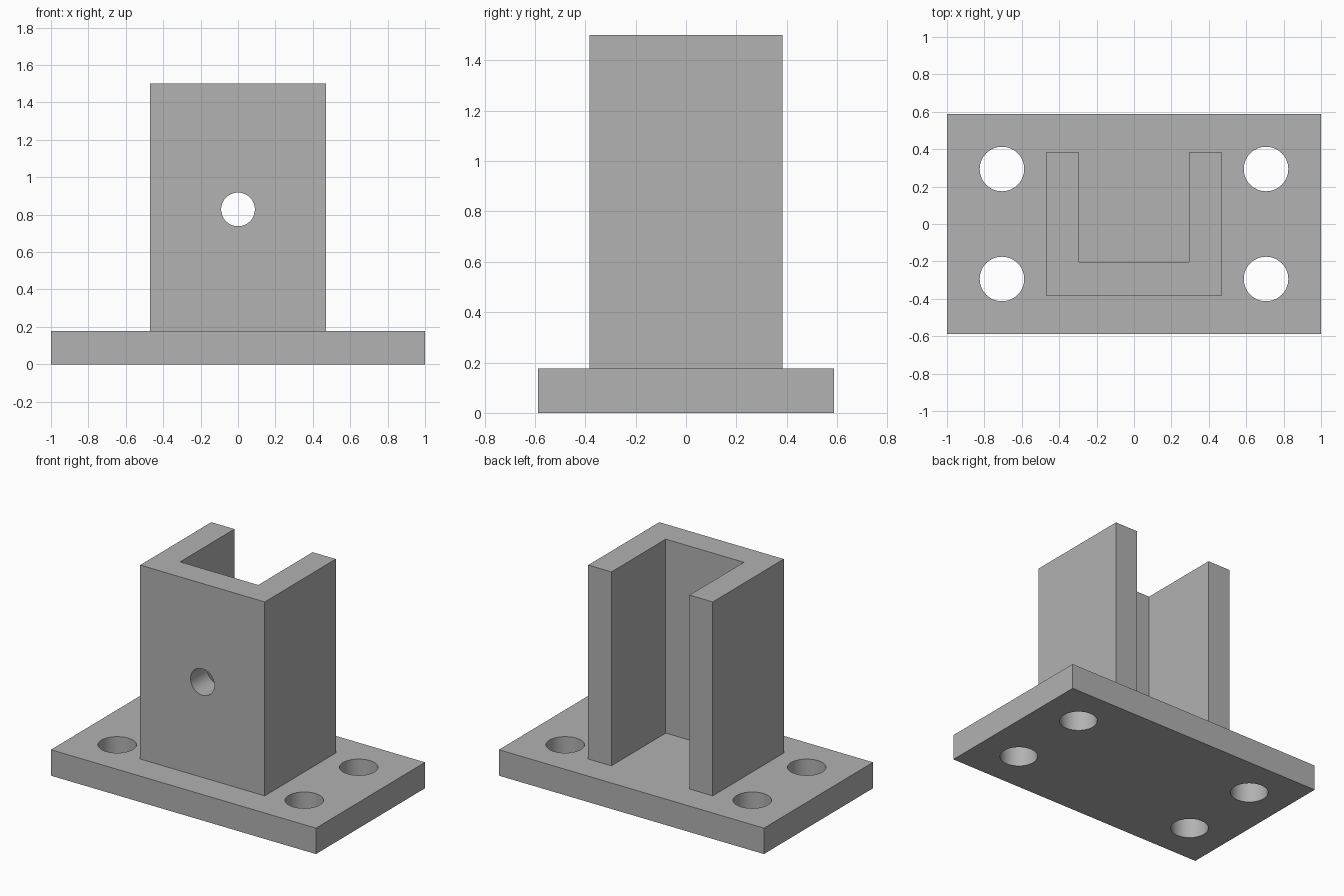
import bpy
import bmesh
import math
from mathutils import Matrix, Vector

cube = bpy.data.objects.get("Cube")
if cube:
    bpy.data.objects.remove(cube, do_unlink=True)

GREY = (0.445, 0.445, 0.445, 1.0)
metal = bpy.data.materials.new("plain grey")
metal.use_nodes = True
metal.diffuse_color = GREY
metal.node_tree.nodes["Principled BSDF"].inputs["Base Color"].default_value = GREY


def add_object(name, bm):
    bmesh.ops.recalc_face_normals(bm, faces=bm.faces)
    mesh = bpy.data.meshes.new(name)
    bm.to_mesh(mesh)
    bm.free()
    mesh.materials.append(metal)
    obj = bpy.data.objects.new(name, mesh)
    bpy.context.collection.objects.link(obj)
    return obj


def extrude_profile(name, outline, bottom, top):
    bm = bmesh.new()
    face = bm.faces.new([bm.verts.new((x, y, bottom)) for x, y in outline])
    geom = bmesh.ops.extrude_face_region(bm, geom=[face])["geom"]
    moved = [v for v in geom if isinstance(v, bmesh.types.BMVert)]
    bmesh.ops.translate(bm, verts=moved, vec=(0, 0, top - bottom))
    return add_object(name, bm)


def drill(target, centres, radius, depth, turn=Matrix()):
    bm = bmesh.new()
    for centre in centres:
        bmesh.ops.create_cone(bm, cap_ends=True, segments=64, radius1=radius,
                              radius2=radius, depth=depth,
                              matrix=Matrix.Translation(Vector(centre)) @ turn)
    cutter = add_object(target.name + "_cutter", bm)
    cutter.hide_render = True
    mod = target.modifiers.new("holes", 'BOOLEAN')
    mod.operation = 'DIFFERENCE'
    mod.solver = 'EXACT'
    mod.object = cutter
    bpy.ops.object.select_all(action='DESELECT')
    target.select_set(True)
    bpy.context.view_layer.objects.active = target
    bpy.ops.object.modifier_apply(modifier=mod.name)
    bpy.data.objects.remove(cutter, do_unlink=True)
    bpy.ops.object.shade_smooth_by_angle(angle=math.radians(30))


# Base plate with four bolt holes
BASE_TOP = 0.177
W, D = 1.0, 0.588
base = extrude_profile("base_plate", [(-W, -D), (W, -D), (W, D), (-W, D)], 0, BASE_TOP)
bolts = [(sx * 0.706, sy * 0.294, BASE_TOP / 2) for sx in (-1, 1) for sy in (-1, 1)]
drill(base, bolts, 0.119, 0.5)

# Upright channel, open at the back, with one hole through its front wall
OUT, IN, HALF, WALL = 0.47, 0.295, 0.383, -0.203
half = [(OUT, -HALF), (OUT, HALF), (IN, HALF), (IN, WALL)]
outline = half + [(-x, y) for x, y in reversed(half)]
channel = extrude_profile("upright_channel", outline, BASE_TOP, 1.5)
drill(channel, [(0, -0.3, 0.828)], 0.09, 0.5, Matrix.Rotation(math.pi / 2, 4, 'X'))
